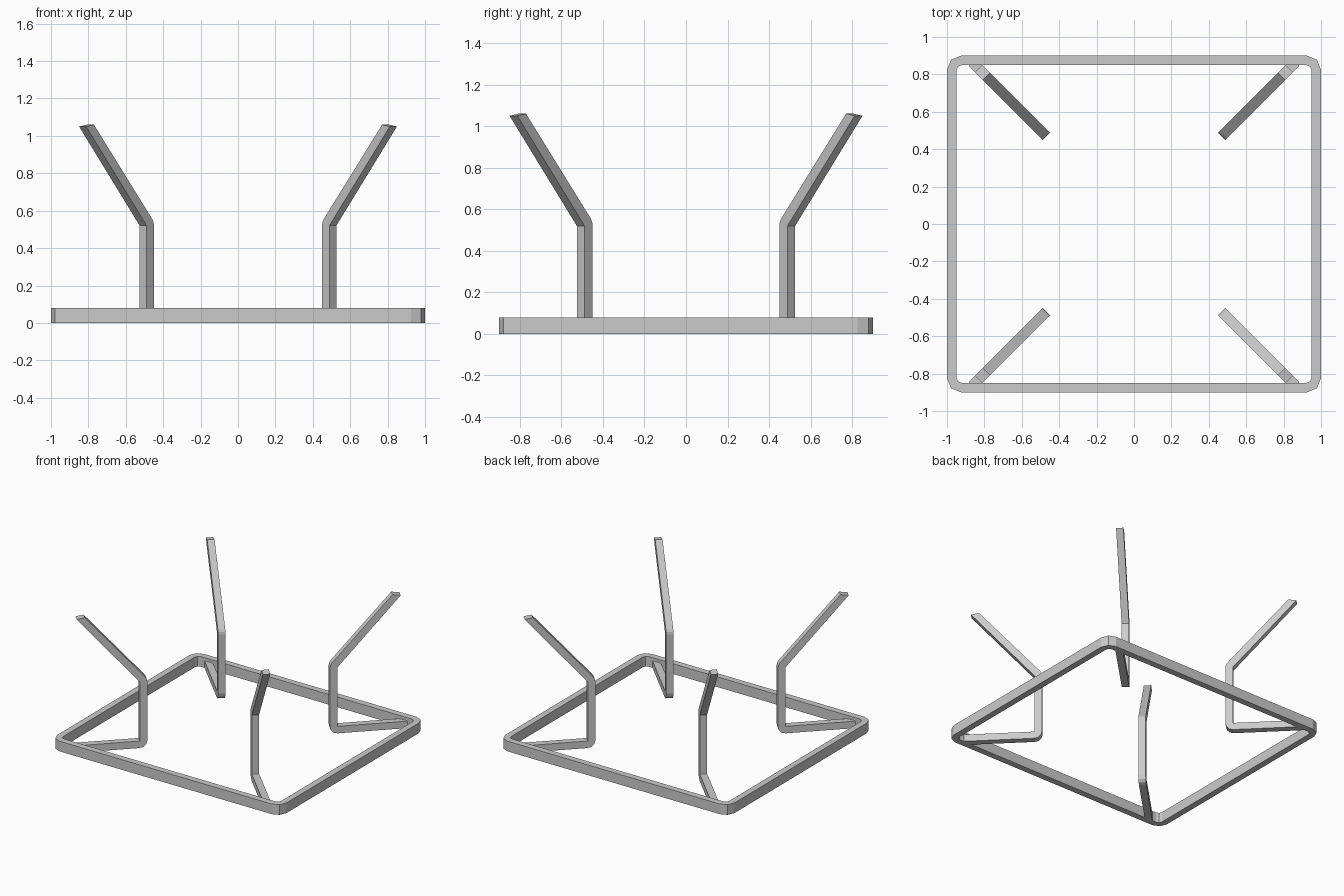
import bpy, bmesh, math
from mathutils import Vector

cube = bpy.data.objects.get("Cube")
if cube:
    bpy.data.objects.remove(cube, do_unlink=True)

GREY = 0.6
metal = bpy.data.materials.new("grey metal")
metal.use_nodes = True
metal.diffuse_color = (GREY, GREY, GREY, 1)
metal.node_tree.nodes["Principled BSDF"].inputs["Base Color"].default_value = (GREY, GREY, GREY, 1)


def finish(name, bm):
    bmesh.ops.recalc_face_normals(bm, faces=bm.faces)
    mesh = bpy.data.meshes.new(name)
    bm.to_mesh(mesh)
    bm.free()
    mesh.materials.append(metal)
    obj = bpy.data.objects.new(name, mesh)
    bpy.context.collection.objects.link(obj)
    return obj


def arc(cx, cy, radius, start, end, steps):
    angles = [math.radians(start + (end - start) * i / steps) for i in range(steps + 1)]
    return [(cx + radius * math.cos(a), cy + radius * math.sin(a)) for a in angles]


def rounded_rect(half_x, half_y, radius):
    points = []
    for quarter, (sx, sy) in enumerate([(1, 1), (-1, 1), (-1, -1), (1, -1)]):
        points += arc(sx * (half_x - radius), sy * (half_y - radius), radius,
                      quarter * 90, quarter * 90 + 90, 2)
    return points


# Base frame: rectangular band with rounded corners
HEIGHT, WALL = 0.08, 0.05
bm = bmesh.new()
rings = []
for inset, radius, z in [(0, 0.075, 0), (0, 0.075, HEIGHT), (WALL, 0.03, HEIGHT), (WALL, 0.03, 0)]:
    rings.append([bm.verts.new((x, y, z)) for x, y in rounded_rect(1 - inset, 0.9 - inset, radius)])
for k in range(4):
    a, b = rings[k], rings[(k + 1) % 4]
    for i in range(len(a)):
        j = (i + 1) % len(a)
        bm.faces.new((a[i], a[j], b[j], b[i]))
finish("base_frame", bm)

# Bent arms: side profile (distance from centre, height) swept across the bar width
THICK, WIDTH = 0.055, 0.053
INNER = 0.717
profile = [(1.223, 0), (1.223, THICK), (INNER, THICK), (INNER, 0.52), (1.175, 1.05), (1.116, 1.06)]
profile += arc(INNER, 0.52, THICK, 139, 180, 2)
profile += arc(INNER, THICK, THICK, 180, 270, 3)


def bent_arm(name, sx, sy):
    out = Vector((sx, sy, 0)).normalized()
    side = Vector((-out.y, out.x, 0)) * WIDTH / 2
    bm = bmesh.new()
    face = bm.faces.new([bm.verts.new(out * r + Vector((0, 0, z)) - side) for r, z in profile])
    swept = bmesh.ops.extrude_face_region(bm, geom=[face], use_keep_orig=True)
    moved = [v for v in swept["geom"] if isinstance(v, bmesh.types.BMVert)]
    bmesh.ops.translate(bm, verts=moved, vec=side * 2)
    finish(name, bm)


for end, sy in (("front", -1), ("back", 1)):
    for hand, sx in (("left", 1), ("right", -1)):
        bent_arm(f"{end}_{hand}_arm", sx, sy)
